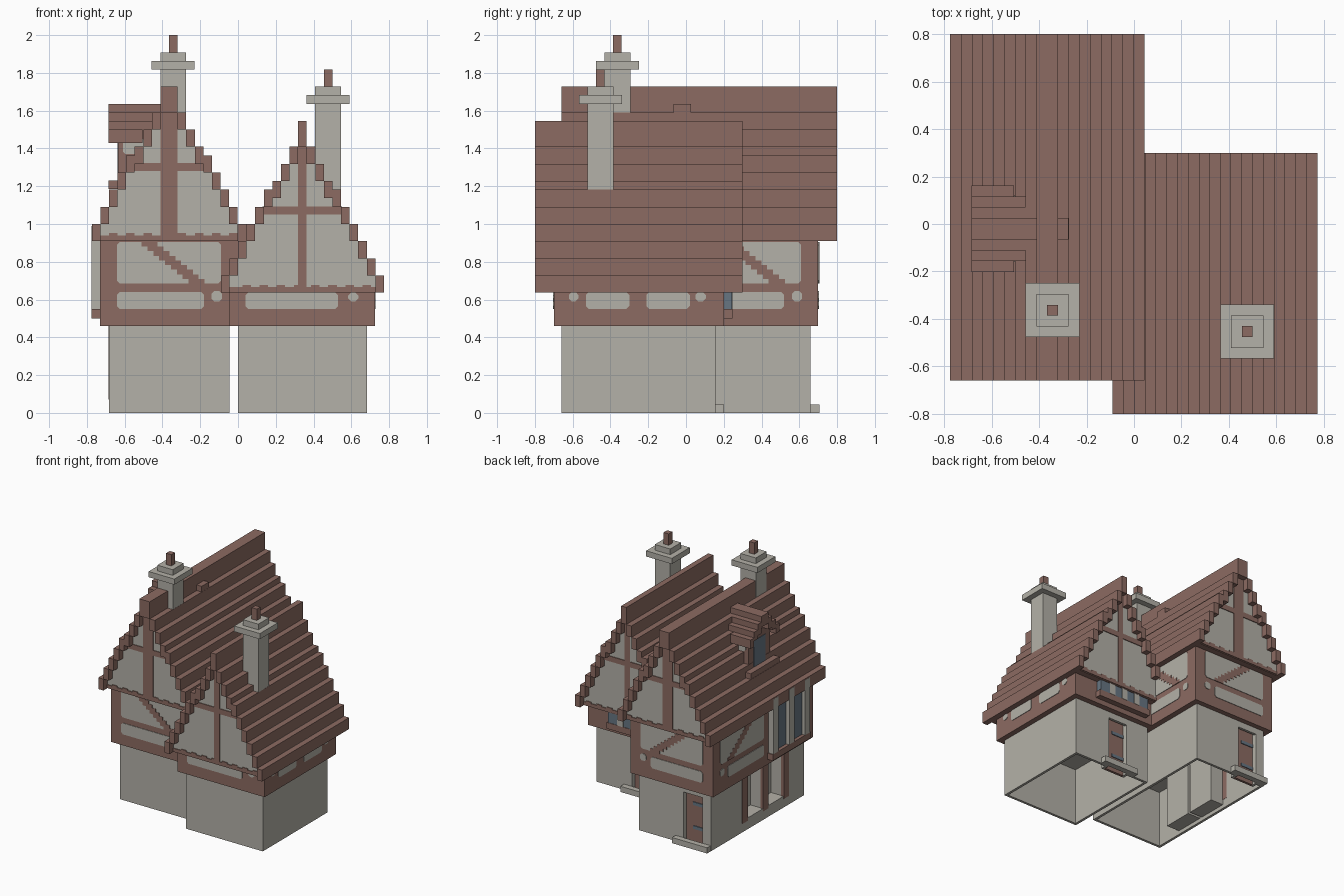
import bpy, bmesh
from mathutils import Vector

if "Cube" in bpy.data.objects:
    bpy.data.objects.remove(bpy.data.objects["Cube"])

U = 2.0 / 44  # block size of the stepped construction


def material(name, col):
    m = bpy.data.materials.new(name)
    m.diffuse_color = (*col, 1)
    m.use_nodes = True
    m.node_tree.nodes["Principled BSDF"].inputs["Base Color"].default_value = m.diffuse_color
    return m


PLASTER = material("pale_stone", (0.456, 0.440, 0.392))
TIMBER = material("brown_timber", (0.262, 0.147, 0.122))
GLASS = material("slate_blue", (0.135, 0.18, 0.225))


class Part:
    """Collects boxes and flat prisms into one single-colour object."""
    def __init__(self, name, mat):
        self.name, self.mat, self.bm = name, mat, bmesh.new()

    def box(self, x, y, z):
        v = [self.bm.verts.new((a, b, c)) for c in z for b in y for a in x]
        for f in ((0, 2, 3, 1), (4, 5, 7, 6), (0, 1, 5, 4),
                  (2, 6, 7, 3), (0, 4, 6, 2), (1, 3, 7, 5)):
            self.bm.faces.new([v[i] for i in f])
        return self

    def plate(self, axis, pos, sign, a, z, t=0.004, clip=0.015):
        """Thin plate with clipped corners; axis is the wall normal."""
        (a0, a1), (z0, z1), c = a, z, clip
        pts = [(a0 + c, z0), (a1 - c, z0), (a1, z0 + c), (a1, z1 - c),
               (a1 - c, z1), (a0 + c, z1), (a0, z1 - c), (a0, z0 + c)]
        rings = []
        for off in (-0.004, t):
            p = pos + sign * off
            rings.append([self.bm.verts.new((p, s, h) if axis == 'x' else (s, p, h))
                          for s, h in pts])
        self.bm.faces.new(rings[0])
        self.bm.faces.new(rings[1])
        for i in range(8):
            j = (i + 1) % 8
            self.bm.faces.new((rings[0][i], rings[0][j], rings[1][j], rings[1][i]))
        return self

    def done(self):
        bmesh.ops.recalc_face_normals(self.bm, faces=self.bm.faces)
        me = bpy.data.meshes.new(self.name)
        self.bm.to_mesh(me)
        self.bm.free()
        me.materials.append(self.mat)
        ob = bpy.data.objects.new(self.name, me)
        bpy.context.collection.objects.link(ob)


def stepped_roof(prefix, cx, core, tops, base, y, gable_y, bar):
    """Stepped roof, plaster gables below it and timbers on both gables."""
    roof = Part(prefix + "_roof", TIMBER)
    gable = Part(prefix + "_gable", PLASTER)
    for k, top in enumerate(tops):
        z1 = top * U
        z0 = z1 - (3 if k == 0 else 2) * U
        o = core + k * U
        spans = [(cx - o, cx + o)] if k == 0 else [(cx - o, cx - o + U), (cx + o - U, cx + o)]
        for s in spans:
            roof.box(s, y, (z0, z1))
            if k < len(tops) - 1:
                gable.box(s, gable_y, (base, z0 + 0.002))
    roof.done()
    gable.done()
    beams = Part(prefix + "_gable_timbers", TIMBER)
    half = core + (len(tops) - 2) * U
    for yy, sg in zip(gable_y, (-1, 1)):
        beams.plate('y', yy, sg, (cx - core, cx + core), (base, (tops[0] - 2) * U), 0.006, 0)
        beams.plate('y', yy, sg, (cx - bar[0], cx + bar[0]), (bar[1], bar[1] + 0.042), 0.006, 0)
        beams.plate('y', yy, sg, (cx - half, cx + half), (base, base + 0.025), 0.006, 0)
        n = int(half / U)
        for i in range(-n + 1, n, 2):  # uneven top of the sill beam
            beams.plate('y', yy, sg, (cx + i * U, cx + (i + 1) * U),
                        (base, base + 0.036), 0.006, 0)
    beams.box((cx - half, cx + half), gable_y, (base - 0.006, base))
    beams.done()


# Roofs and gables
LX, RX = -0.365, 0.341
stepped_roof("left_house", LX, U, [38, 35, 33, 31, 30, 28, 26, 24, 22], 20 * U + 0.006,
             (-0.66, 0.80), (-0.61, 0.75), (0.20, 1.28))
stepped_roof("right_house", RX, U / 2, [34, 31, 29, 27, 26, 24, 22, 20, 18, 16], 14 * U + 0.006,
             (-0.80, 0.30), (-0.75, 0.25), (0.21, 1.05))

# Timbered upper storeys
Part("left_upper_storey", TIMBER).box((-0.73, 0), (-0.56, 0.70), (0.46, 0.915)).done()
Part("right_upper_storey", TIMBER).box((-0.045, 0.725), (-0.70, 0.20), (0.46, 0.68)).done()

# Plaster infill of the upper storeys
fill = Part("wall_infill", PLASTER)
brace = Part("diagonal_braces", TIMBER)


def braced_bay(axis, pos, sign, end, start):
    fill.plate(axis, pos, sign, (start, end - 0.09), (0.685, 0.905))
    fill.plate(axis, pos, sign, (start, end - 0.18), (0.55, 0.64))
    fill.plate(axis, pos, sign, (end - 0.14, end - 0.085), (0.59, 0.645))
    for i in range(9):
        a = end - 0.51 + i * 0.031
        z = 0.905 - i * 0.0245
        brace.plate(axis, pos, sign, (a, a + 0.085), (z - 0.0245, z), 0.006, 0)


braced_bay('y', -0.56, -1, 0, -0.64)
braced_bay('y', 0.70, 1, 0, -0.64)
braced_bay('x', 0, 1, 0.70, 0.10)
braced_bay('x', -0.73, -1, 0.70, 0.06)
fill.plate('y', -0.70, -1, (0.04, 0.53), (0.55, 0.637))
fill.plate('y', -0.70, -1, (0.583, 0.637), (0.59, 0.637))
for a, z0 in (((-0.53, -0.30), 0.55), ((-0.21, 0.02), 0.55),
              ((-0.62, -0.57), 0.59), ((0.05, 0.105), 0.59)):
    fill.plate('x', 0.725, 1, a, (z0, 0.64))
fill.done()
brace.done()


# Ground floors: open-bottomed shells with a recessed back door
def ground_floor(prefix, x, y, door, left_wall):
    t, (x0, x1), (y0, y1) = 0.02, x, y
    w = Part(prefix + "_ground_walls", PLASTER)
    w.box(x, (y0, y0 + t), (0, 0.46)).box((x1 - t, x1), (y0 + t, y1 - t), (0, 0.46))
    for a, z in (((x0, door[0]), (0, 0.46)), ((door[1], x1), (0, 0.46)), (door, (0.41, 0.46))):
        w.box(a, (y1 - t, y1), z)
    w.box((x0 + t, x1 - t), (y0 + t, y1 - t), (0.45, 0.459))
    for a in (door[0] - t, door[1]):  # door reveals
        w.box((a, a + t), (y1 - 0.06, y1 - t), (0, 0.45))
    for a, z in left_wall:
        w.box((x0, x0 + t), a, z)
    w.done()
    Part(prefix + "_door", TIMBER).box(door, (y1 - 0.06, y1 - 0.04), (0, 0.45)).done()
    h = Part(prefix + "_door_hinges", GLASS)
    for z in (0.12, 0.31):
        h.plate('y', y1 - 0.04, 1, (door[0], door[0] + 0.11), (z, z + 0.025), 0.006, 0)
    h.done()
    mid = sum(door) / 2
    Part(prefix + "_doorstep", PLASTER).box((mid - 0.155, mid + 0.155), (y1, y1 + U), (0, U)).done()


NICHES = [(-0.26, -0.06), (0.0, 0.20)]
left_wall = [((-0.50, -0.26), (0, 0.46)), ((-0.06, 0.0), (0, 0.46)), ((0.20, 0.64), (0, 0.46))]
left_wall += [(n, (0, 0.09)) for n in NICHES]
ground_floor("left_house", (-0.682, -0.045), (-0.52, 0.66), (-0.61, -0.44), left_wall)
ground_floor("right_house", (0, 0.682), (-0.66, 0.155), (0.20, 0.37), [((-0.64, 0.135), (0, 0.46))])

# Niches in the side wall, framed by timber posts
niche = Part("niche_linings", PLASTER)
for a, b in NICHES:
    niche.box((-0.57, -0.55), (a - 0.02, b + 0.02), (0.03, 0.45))
    niche.box((-0.662, -0.57), (a, b), (0.03, 0.09))
    for s in (a - 0.02, b):
        niche.box((-0.662, -0.57), (s, s + 0.02), (0.03, 0.45))
niche.done()
posts = Part("niche_posts", TIMBER)
for c in (-0.29, -0.03, 0.23):
    posts.box((-0.686, -0.66), (c - 0.034, c + 0.034), (0.07, 0.459))
posts.done()

# Side bay window
Part("side_bay_sill", TIMBER).box((-0.775, -0.73), (-0.47, 0.01), (0.50, 0.55)).done()
Part("side_bay_glass", GLASS).box((-0.748, -0.728), (-0.46, 0.0), (0.55, 0.94)).done()
bay = Part("side_bay_posts", PLASTER)
for c in (-0.43, -0.23, -0.03):
    bay.box((-0.775, -0.73), (c - 0.032, c + 0.032), (0.55, 0.99))
bay.done()

# Rear bay window
Part("rear_bay_sill", TIMBER).box((0.06, 0.53), (0.20, 0.246), (0.50, 0.55)).done()
Part("rear_bay_glass", GLASS).box((0.07, 0.52), (0.20, 0.243), (0.55, 0.637)).done()
bay = Part("rear_bay_posts", PLASTER)
for c in (0.18, 0.295, 0.41):
    bay.box((c - 0.025, c + 0.025), (0.20, 0.248), (0.55, 0.637))
bay.done()

# Dormer
DY = -0.02
Part("dormer_body", TIMBER).box((-0.635, -0.40), (DY - 0.135, DY + 0.135), (1.14, 1.50)).done()
roof = Part("dormer_roof", TIMBER)
roof.box((-0.685, -0.275), (DY - U, DY + U), (1.55, 36 * U))
for k, (top, back) in enumerate(((35, -0.455), (34, -0.455), (33, -0.505))):
    for s in (-1, 1):
        a, b = DY + s * (k + 1) * U, DY + s * (k + 2) * U
        roof.box((-0.685, back), (min(a, b), max(a, b)), (min(top * U - 0.07, 1.50), top * U))
roof.done()
Part("dormer_sill", TIMBER).box((-0.685, -0.63), (DY - 0.18, DY + 0.18), (1.185, 1.23)).done()
Part("dormer_window", GLASS).plate('x', -0.635, -1, (DY - 0.075, DY + 0.075), (1.23, 1.44), 0.004, 0).done()
cheek = Part("dormer_cheek_infill", PLASTER)
for s in (-1, 1):
    cheek.plate('y', DY + s * 0.135, s, (-0.61, -0.50), (1.37, 1.46))
cheek.done()

# Chimneys
for name, cx, cy, z0, top in (("left", -0.343, -0.363, 1.45, 42), ("right", 0.477, -0.453, 1.09, 38)):
    def sq(part, r, z):
        return part.box((cx - r, cx + r), (cy - r, cy + r), z)
    stack = Part(name + "_chimney_stack", PLASTER)
    sq(stack, 1.5 * U, (z0, top * U))
    sq(stack, 2.5 * U, ((top - 2) * U, (top - 1) * U))
    stack.done()
    sq(Part(name + "_chimney_pot", TIMBER), U / 2, (top * U, (top + 2) * U)).done()
